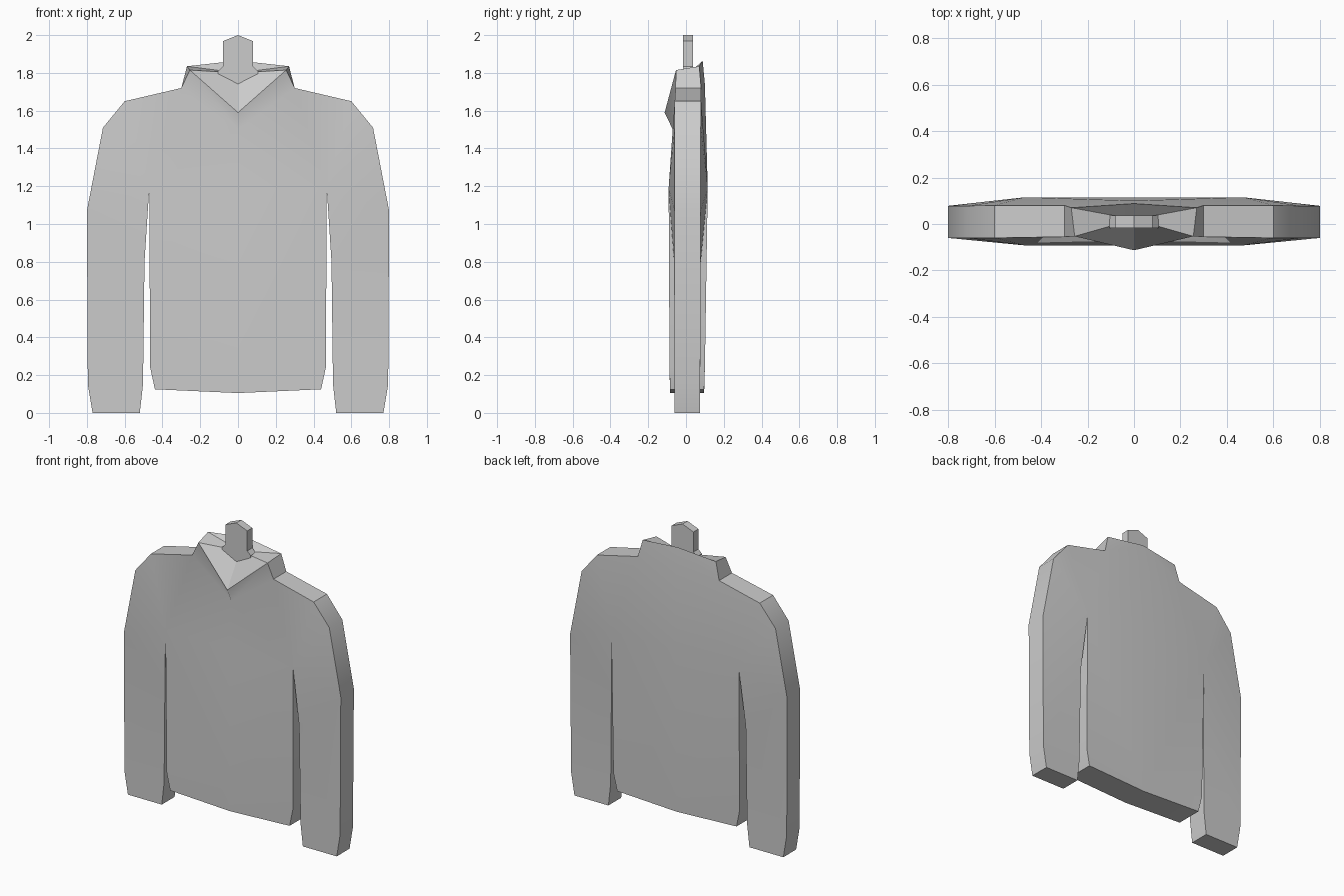
import bpy, bmesh, math

if "Cube" in bpy.data.objects:
    bpy.data.objects.remove(bpy.data.objects["Cube"], do_unlink=True)

grey = bpy.data.materials.new("plain grey")
grey.use_nodes = True
grey.diffuse_color = (0.6, 0.6, 0.6, 1)
grey.node_tree.nodes["Principled BSDF"].inputs["Base Color"].default_value = (0.6, 0.6, 0.6, 1)


def finish(name, bm):
    """Turn the bmesh into a smooth object with sharp corners."""
    bmesh.ops.recalc_face_normals(bm, faces=bm.faces)
    mesh = bpy.data.meshes.new(name)
    bm.to_mesh(mesh)
    bm.free()
    mesh.materials.append(grey)
    obj = bpy.data.objects.new(name, mesh)
    bpy.context.collection.objects.link(obj)
    bpy.ops.object.select_all(action="DESELECT")
    obj.select_set(True)
    bpy.context.view_layer.objects.active = obj
    bpy.ops.object.shade_smooth_by_angle(angle=math.radians(30))


# Left half of the garment: x, z, front y, back y
outline = {
    "neck": (0.30, 1.72, -0.055, 0.08),
    "shoulder": (0.60, 1.65, -0.06, 0.08),
    "upper_arm": (0.715, 1.51, -0.06, 0.078),
    "elbow": (0.80, 1.07, -0.06, 0.078),
    "wrist_out": (0.795, 0.15, -0.06, 0.075),
    "cuff_out": (0.77, 0, -0.06, 0.075),
    "cuff_in": (0.52, 0, -0.06, 0.075),
    "wrist_in": (0.503, 0.15, -0.06, 0.075),
    "sleeve_in": (0.495, 0.8, -0.063, 0.078),
    "armpit": (0.47, 1.19, -0.092, 0.115),
    "side": (0.465, 0.24, -0.087, 0.1),
    "hem_side": (0.44, 0.125, -0.085, 0.096),
    "hem_mid": (0, 0.105, -0.085, 0.096),
}
bm = bmesh.new()
front, back = {}, {}
for key, (x, z, yf, yb) in outline.items():
    front[key] = bm.verts.new((x, yf, z))
    back[key] = bm.verts.new((x, yb, z))
front["chest"] = bm.verts.new((0, -0.092, 1.19))
back["chest"] = bm.verts.new((0, 0.115, 1.19))
front["throat"] = bm.verts.new((0, -0.07, 1.5))
back["throat"] = bm.verts.new((0, 0.1, 1.74))

# Front and back panels share one layout
panels = [
    "chest armpit side hem_side hem_mid", "throat neck armpit chest",
    "neck shoulder armpit", "shoulder upper_arm armpit",
    "upper_arm elbow armpit", "armpit elbow sleeve_in",
    "sleeve_in elbow wrist_out wrist_in", "wrist_in wrist_out cuff_out cuff_in",
]
for panel in panels:
    for sheet in (front, back):
        bm.faces.new([sheet[k] for k in panel.split()])

# Narrow walls along the outline
keys = list(outline)
for a, b in zip(keys, keys[1:]):
    bm.faces.new((front[a], front[b], back[b], back[a]))

# Collar band and the lining inside it
tip = bm.verts.new((0, -0.113, 1.59))
rim_front = bm.verts.new((0.255, -0.053, 1.815))
rim_back = bm.verts.new((0.27, 0.07, 1.835))
nape = bm.verts.new((0, 0.088, 1.865))
lining = bm.verts.new((0, 0.02, 1.80))
bm.faces.new((front["throat"], tip, rim_front, front["neck"]))
bm.faces.new((front["neck"], rim_front, rim_back, back["neck"]))
bm.faces.new((back["neck"], rim_back, nape, back["throat"]))
for a, b in ((tip, rim_front), (rim_front, rim_back), (rim_back, nape)):
    bm.faces.new((a, b, lining))

# Mirror to the right half
bmesh.ops.mirror(bm, geom=bm.verts[:] + bm.edges[:] + bm.faces[:],
                 axis="X", merge_dist=0.001)
bmesh.ops.remove_doubles(bm, verts=bm.verts, dist=0.0005)
finish("jacket", bm)

# Hanger neck: flat pointed tab with a flared foot
half = [(0.105, 1.72), (0.105, 1.81), (0.08, 1.835), (0.08, 1.968)]
profile = half + [(0, 2.0)] + [(-x, z) for x, z in reversed(half)]
bm = bmesh.new()
face = bm.faces.new([bm.verts.new((x, -0.017, z)) for x, z in profile])
ext = bmesh.ops.extrude_face_region(bm, geom=[face])
bmesh.ops.translate(bm, vec=(0, 0.053, 0),
                    verts=[v for v in ext["geom"] if isinstance(v, bmesh.types.BMVert)])
finish("hanger_neck", bm)
